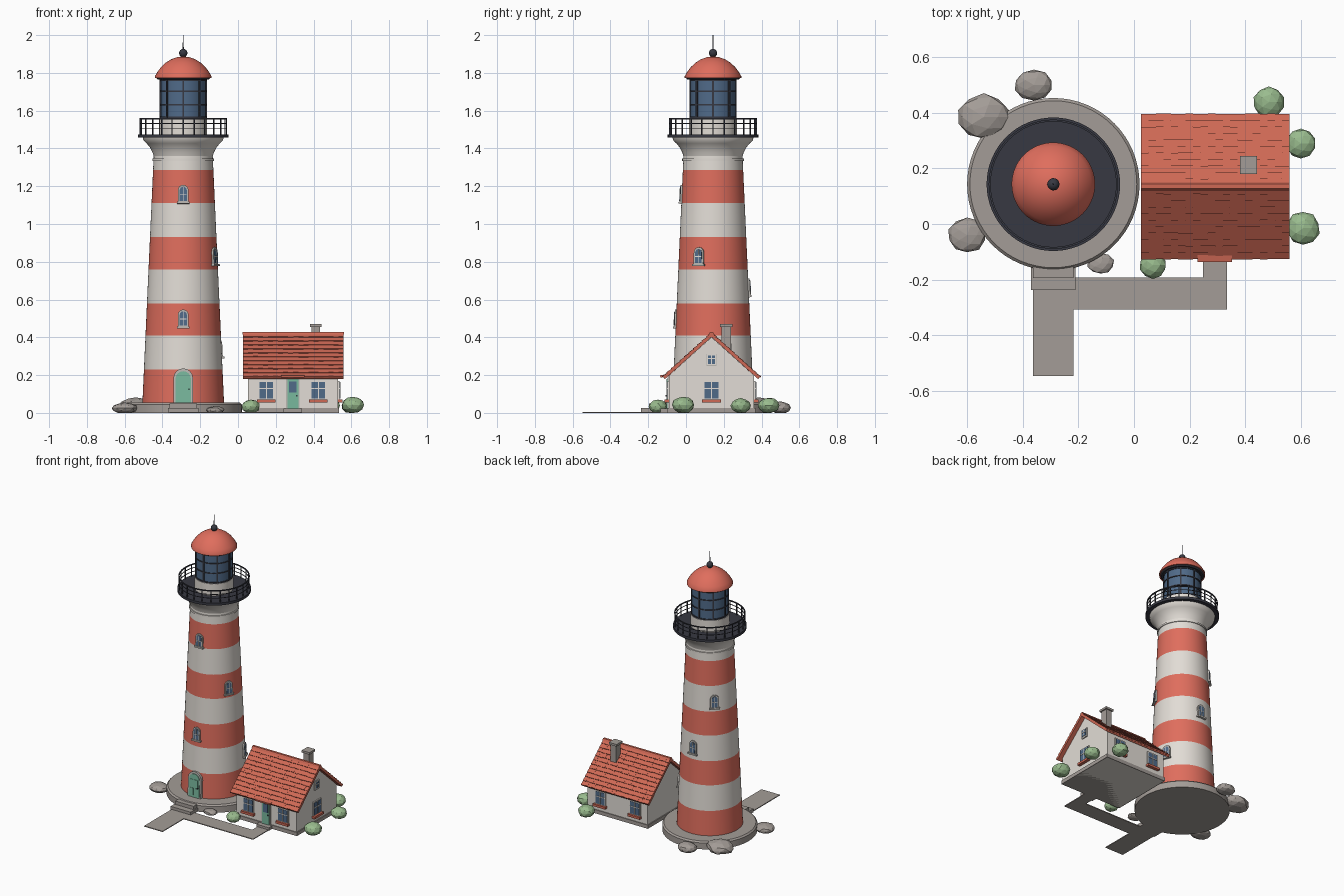
import bpy, bmesh, math, random
from mathutils import Matrix, Vector

if "Cube" in bpy.data.objects:
    bpy.data.objects.remove(bpy.data.objects["Cube"])
random.seed(4)
pi = math.pi
COL = {'coral red': (.74, .155, .11), 'roof tile red': (.62, .14, .09), 'warm white': (.76, .72, .67),
       'stone grey': (.37, .335, .31), 'iron dark': (.038, .04, .054), 'glass blue': (.08, .145, .25),
       'door green': (.19, .48, .34), 'bush green': (.32, .50, .27), 'trim grey': (.50, .48, .45)}
MATS = {}
for n, c in COL.items():
    MATS[n] = bpy.data.materials.new(n)
    MATS[n].diffuse_color = (*c, 1)
RED, ROOF, WHITE, STONE, DARK, GLASS, GREEN, BUSH, TRIM = COL
PARTS = {}
I = Matrix.Identity(4)
T = Matrix.Translation


def part(name, mat, smooth=False):
    if name not in PARTS:
        PARTS[name] = (bmesh.new(), mat, smooth)
    return PARTS[name][0]


def box(bm, lo, hi, M=I):
    lo, hi = Vector(lo), Vector(hi)
    S = Matrix.Diagonal((*(hi - lo), 1))
    bmesh.ops.create_cube(bm, size=1, matrix=M @ T((lo + hi) / 2) @ S)


def prism(bm, pts, y0, y1, M=I):
    """Extrude an x-z outline from y0 to y1."""
    a = [bm.verts.new(M @ Vector((x, y0, z))) for x, z in pts]
    b = [bm.verts.new(M @ Vector((x, y1, z))) for x, z in pts]
    fs = [bm.faces.new(a), bm.faces.new(b[::-1])]
    n = len(pts)
    for i in range(n):
        fs.append(bm.faces.new((a[i], b[i], b[(i + 1) % n], a[(i + 1) % n])))
    bmesh.ops.recalc_face_normals(bm, faces=fs)


def lathe(bm, prof, M=I, n=64):
    """Spin an (r, z) profile round the local z axis."""
    rings = []
    for r, z in prof:
        if r == 0:
            rings.append([bm.verts.new(M @ Vector((0, 0, z)))] * n)
        else:
            rings.append([bm.verts.new(M @ Vector((r * math.cos(2*pi*i/n), r * math.sin(2*pi*i/n), z)))
                          for i in range(n)])
    for a, b in zip(rings, rings[1:]):
        for i in range(n):
            j = (i + 1) % n
            vs = list(dict.fromkeys((a[i], a[j], b[j], b[i])))
            if len(vs) > 2:
                bm.faces.new(vs)


def ring(bm, r, z, w, h, M):
    lathe(bm, [(r - w, z - h), (r + w, z - h), (r + w, z + h), (r - w, z + h), (r - w, z - h)], M)


def arch(w, h, z=0):
    return [(-w/2, z), (w/2, z)] + [(w/2 * math.cos(k*pi/8), z + h - w/2 + w/2 * math.sin(k*pi/8)) for k in range(9)]


# Tower: round plinth and striped shaft
C = T((-.29, .143, 0))
lathe(part('base_disc', STONE, True), [(0, 0), (.31, 0), (.31, .045), (.3, .055), (0, .055)], C)
rad = lambda z: .216 - .0458 * (z - .055)
cuts = [.055, .23, .41, .58, .76, .93, 1.11, 1.285, 1.36]
for i, (a, b) in enumerate(zip(cuts, cuts[1:])):
    bm = part('tower_white_bands', WHITE, True) if i % 2 else part('tower_red_bands', RED, True)
    lathe(bm, [(rad(a), a), (rad(b), b)], C)
lathe(part('tower_flare', WHITE, True), [(rad(1.36), 1.36), (.163, 1.38), (.176, 1.405), (.194, 1.427),
                                       (.21, 1.442), (.215, 1.46), (0, 1.46)], C)
ring(part('tower_collar', WHITE, True), .159, 1.34, .004, .006, C)

# Gallery deck and railing
lathe(part('gallery_deck', DARK, True), [(0, 1.457), (.24, 1.457), (.24, 1.475), (0, 1.475)], C)
rail = part('gallery_railing', DARK, True)
for z in (1.505, 1.532, 1.558):
    ring(rail, .229, z, .0035 if z > 1.55 else .0018, .0035 if z > 1.55 else .0018, C)
for i in range(24):
    box(rail, (.226, -.003, 1.47), (.232, .003, 1.558), C @ Matrix.Rotation(2*pi*i/24, 4, 'Z'))

# Lantern room, dome, ball and spike
lathe(part('lantern_drum', WHITE, True), [(.127, 1.475), (.127, 1.56), (0, 1.56)], C)
lathe(part('lantern_glass', GLASS, True), [(.119, 1.56), (.119, 1.775)], C)
bars = part('lantern_bars', DARK, True)
for z in (1.563, 1.632, 1.702, 1.762):
    h = .006 if z in (1.563, 1.762) else .0035
    ring(bars, .12, z, .004, h, C)
for i in range(8):
    box(bars, (.116, -.005, 1.56), (.125, .005, 1.77), C @ Matrix.Rotation(pi/4*i + pi/2, 4, 'Z'))
lathe(part('roof_rim', DARK, True), [(0, 1.764), (.135, 1.764), (.142, 1.772), (.142, 1.778)], C)
lathe(part('lantern_dome', RED, True), [(0, 1.772), (.15, 1.772), (.15, 1.782), (.136, 1.806), (.118, 1.83),
                                      (.094, 1.853), (.064, 1.872), (.03, 1.884), (0, 1.887)], C)
fin = part('finial', DARK, True)
bmesh.ops.create_uvsphere(fin, u_segments=20, v_segments=12, radius=.022, matrix=C @ T((0, 0, 1.905)))
lathe(fin, [(.012, 1.88), (.012, 1.89), (.003, 1.92), (.002, 2.0), (0, 2.0)], C, 12)

# Arched tower windows (angle, bottom height)
def tower_frame(deg, z):
    a = math.radians(deg)
    return (C @ T((rad(z) * math.cos(a), rad(z) * math.sin(a), z))
            @ Matrix.Rotation(a + pi/2, 4, 'Z') @ Matrix.Rotation(-.0458, 4, 'X'))


for deg, z in ((20, .295), (-90, .455), (90, .62), (-24, .785), (135, .955), (-90, 1.115)):
    M = tower_frame(deg, z)
    s, g, b = part('tower_window_surrounds', TRIM), part('tower_window_glass', GLASS), part('tower_window_bars', WHITE)
    prism(s, arch(.056, .092), -.008, .02, M)
    box(s, (-.034, -.014, -.008), (.034, .02, .003), M)
    prism(g, arch(.038, .075, .007), -.01, 0, M)
    box(b, (-.002, -.012, .007), (.002, 0, .08), M)
    box(b, (-.018, -.012, .04), (.018, 0, .044), M)

# Arched tower door with panels and knob
M = tower_frame(-90, .055)
prism(part('tower_door_surround', TRIM), arch(.104, .18), -.012, .03, M)
d = part('tower_door', GREEN)
prism(d, arch(.082, .165), -.016, 0, M)
for x in (-.03, .004):
    box(d, (x, -.019, .015), (x + .026, 0, .065), M)
    box(d, (x, -.019, .075), (x + .026, 0, .125), M)
box(part('tower_door_knob', DARK), (.028, -.026, .066), (.034, -.01, .074), M)

# Steps and paths
st = part('tower_steps', STONE)
box(st, (-.363, -.195, 0), (-.217, .0, .05))
box(st, (-.37, -.237, 0), (-.21, -.15, .026))
pa = part('path', STONE)
box(pa, (-.363, -.547, 0), (-.217, -.2, .006))
box(pa, (-.217, -.307, 0), (.335, -.193, .006))
box(pa, (.248, -.193, 0), (.335, -.12, .006))
box(part('house_step', STONE), (.24, -.135, 0), (.34, -.08, .022))

# Cottage walls: gabled prism running along x
X0, X1, YC, HW = .052, .53, .135, .226
R = T((0, YC, 0)) @ Matrix.Rotation(pi/2, 4, 'Z')
prism(part('house_walls', WHITE), [(-HW, 0), (HW, 0), (HW, .197), (0, .4), (-HW, .197)], -X1, -X0, R)
box(part('house_plinth', STONE), (X0 - .006, YC - HW - .006, 0), (X1 + .006, YC + HW + .006, .026))

# Cottage roof: slab, overlapping tiles and ridge
slope, L = math.atan(.9), .345
slab, tiles = part('roof_slabs', ROOF), part('roof_tiles', ROOF)
for s in (0, pi):
    M = T((.2925, YC, .42)) @ Matrix.Rotation(s, 4, 'Z') @ Matrix.Rotation(slope, 4, 'X')
    box(slab, (-.267, -L, -.014), (.267, 0, -.003), M)
    rows, cols = 11, 20
    for r in range(rows):
        for c in range(cols):
            w, l = .534 / cols, L / rows
            y = -l * (r + 1) - random.uniform(0, .003)
            K = M @ T((-.267 + w * c, y, 0)) @ Matrix.Rotation(-.14, 4, 'X')
            box(tiles, (0, 0, -.002), (w, l * 1.15, .006 + random.uniform(0, .0015)), K)
prism(part('roof_ridge', ROOF), [(-.016, .414), (.016, .414), (.008, .428), (-.008, .428)], -.56, -.025, R)

# Chimney
box(part('chimney', STONE), (.389, .187, .3), (.434, .237, .458))
box(part('chimney_cap', STONE), (.381, .179, .455), (.443, .245, .47))


# Cottage windows
def house_window(M, w, h, sill):
    f, g = part('house_window_frames', WHITE), part('house_window_glass', GLASS)
    box(f, (-w/2 - .007, -.007, -.007), (w/2 + .007, .01, h + .007), M)
    box(g, (-w/2, -.009, 0), (w/2, 0, h), M)
    box(f, (-.0025, -.012, 0), (.0025, 0, h), M)
    box(f, (-w/2, -.012, h * .58), (w/2, 0, h * .58 + .005), M)
    if sill:
        box(part('window_boxes', ROOF), (-w/2 - .013, -.022, -.021), (w/2 + .013, .01, -.005), M)


for x in (.15, .425):
    house_window(T((x, YC - HW, .077)), .072, .086, True)
    house_window(T((x, YC + HW, .077)) @ Matrix.Rotation(pi, 4, 'Z'), .072, .086, True)
E = T((X1, YC, 0)) @ Matrix.Rotation(pi/2, 4, 'Z')
house_window(E @ T((0, 0, .077)), .076, .086, True)
house_window(E @ T((0, 0, .26)), .036, .044, False)
box(part('attic_trim', TRIM), (-.026, -.006, .248), (.026, .01, .312), E)

# Cottage door and canopy
D = T((.29, YC - HW, .022))
box(part('house_door_frame', TRIM), (-.036, -.007, 0), (.036, .01, .165), D)
box(part('house_door', GREEN), (-.029, -.011, 0), (.029, 0, .158), D)
box(part('house_door_glass', GLASS), (-.019, -.013, .085), (.019, 0, .145), D)
box(part('house_door_knob', DARK), (.018, -.018, .066), (.024, 0, .073), D)
box(part('door_canopy', ROOF), (-.062, -.046, -.006), (.062, .01, .006),
    T((.29, YC - HW, .2)) @ Matrix.Rotation(.15, 4, 'X'))


# Bushes and rocks: jittered faceted blobs resting on the ground
def blob(bm, x, y, z, sx, sy, sz, j):
    vs = bmesh.ops.create_icosphere(bm, subdivisions=2, radius=1)['verts']
    for v in vs:
        p = v.co * (1 + random.uniform(-j, j))
        v.co = (x + p.x * sx, y + p.y * sy, max(0, z + p.z * sz))


for x, y, s in ((.068, -.148, .048), (.608, -.015, .06), (.6, .29, .054), (.485, .438, .056)):
    blob(part('bushes', BUSH), x, y, s * .7, s, s, s * .75, .05)
for x, y, sx, sy, h in ((-.54, .385, .096, .082, .08), (-.36, .5, .068, .055, .06),
                        (-.6, -.04, .07, .062, .055), (-.12, -.142, .048, .038, .035)):
    blob(part('rocks', STONE), x, y, h * .45, sx, sy, h * .55, .06)

# Turn every collected part into an object
for name, (bm, mat, smooth) in PARTS.items():
    me = bpy.data.meshes.new(name)
    bmesh.ops.recalc_face_normals(bm, faces=bm.faces)
    bm.to_mesh(me)
    bm.free()
    me.materials.append(MATS[mat])
    ob = bpy.data.objects.new(name, me)
    bpy.context.collection.objects.link(ob)
    if smooth:
        bpy.ops.object.select_all(action='DESELECT')
        ob.select_set(True)
        bpy.context.view_layer.objects.active = ob
        bpy.ops.object.shade_smooth_by_angle(angle=math.radians(35))

for m in bpy.data.materials:
    if m.users and not m.is_grease_pencil:
        m.use_nodes = True
        m.node_tree.nodes["Principled BSDF"].inputs["Base Color"].default_value = m.diffuse_color
